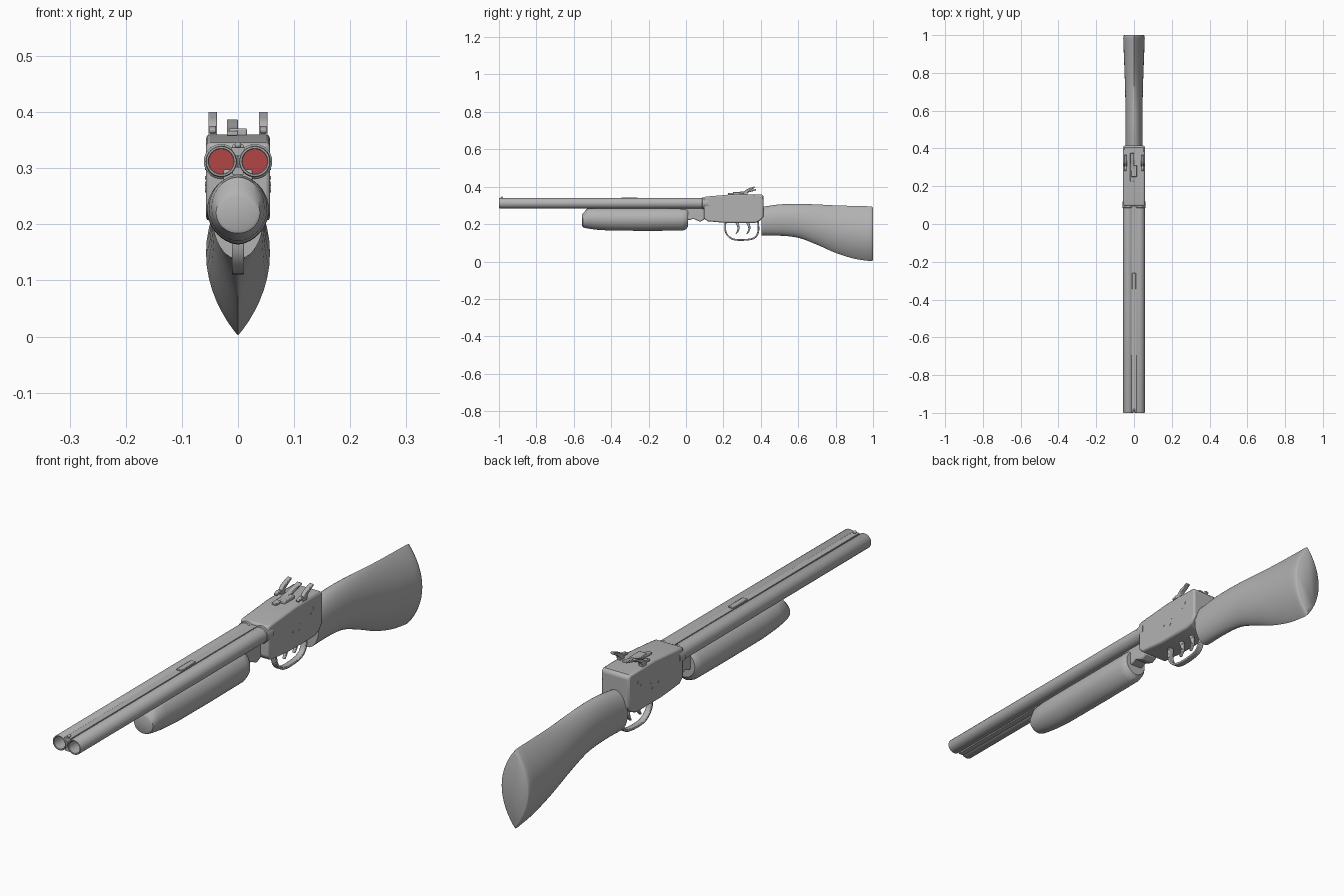
import bpy, bmesh, math
from mathutils import Vector


def material(name, rgb):
    m = bpy.data.materials.new(name)
    m.diffuse_color = (*rgb, 1)
    return m


GREY = material("plain grey", (0.45, 0.45, 0.45))
RED = material("shell red", (0.45, 0.06, 0.06))


def finish(bm, name, mat=GREY, bevel=0, angle=35):
    bmesh.ops.recalc_face_normals(bm, faces=bm.faces)
    me = bpy.data.meshes.new(name)
    bm.to_mesh(me)
    bm.free()
    ob = bpy.data.objects.new(name, me)
    bpy.context.collection.objects.link(ob)
    me.materials.append(mat)
    if bevel:
        b = ob.modifiers.new("edge", 'BEVEL')
        b.width, b.segments, b.limit_method = bevel, 2, 'ANGLE'
        b.angle_limit = math.radians(40)
    bpy.ops.object.select_all(action='DESELECT')
    ob.select_set(True)
    bpy.context.view_layer.objects.active = ob
    bpy.ops.object.shade_smooth_by_angle(angle=math.radians(angle))
    return ob


def loft(name, rings, mat=GREY, caps=True, closed=False, bevel=0, angle=35):
    bm = bmesh.new()
    vs = [[bm.verts.new(p) for p in r] for r in rings]
    pairs = list(zip(vs, vs[1:])) + ([(vs[-1], vs[0])] if closed else [])
    n = len(vs[0])
    for a, b in pairs:
        for i in range(n):
            j = (i + 1) % n
            bm.faces.new((a[i], a[j], b[j], b[i]))
    if caps and not closed:
        bm.faces.new(vs[0])
        bm.faces.new(vs[-1])
    return finish(bm, name, mat, bevel, angle)


def spline(pts, steps=5):
    """Smooth path through points of any dimension."""
    P = [Vector(p) for p in pts]
    P = [2 * P[0] - P[1]] + P + [2 * P[-1] - P[-2]]
    out = []
    for a, b, c, d in zip(P, P[1:], P[2:], P[3:]):
        for k in range(steps):
            t = k / steps
            out.append(0.5 * (2*b + (c-a)*t + (2*a-5*b+4*c-d)*t*t + (3*b-a-3*c+d)*t**3))
    return out + [P[-2]]


def oval(y, zb, zt, w, p, n=40):
    """Cross-section from round (p=1) to pointed lens (p=2)."""
    ring = []
    for i in range(n):
        a = 2 * math.pi * i / n
        c = math.cos(a)
        ring.append((w * math.copysign(abs(c)**p, c) if abs(c) > 1e-6 else 0,
                     y, (zb+zt)/2 + (zt-zb)/2 * math.sin(a)))
    # the two tips keep the outline symmetric
    return ring


def strip(name, path, x, hw, steps=5):
    """Flat bar following (y, z, thickness) points in the side plane."""
    pts = spline([(y, z, t) for y, z, t in path], steps)
    rings = []
    for i, p in enumerate(pts):
        d = pts[min(i+1, len(pts)-1)] - pts[max(i-1, 0)]
        nrm = Vector((-d.y, d.x)).normalized() * p.z / 2
        rings.append([(x + s*hw, p.x + q*nrm.x, p.y + q*nrm.y)
                      for s, q in ((-1, -1), (1, -1), (1, 1), (-1, 1))])
    return loft(name, rings, bevel=0.002)


def prism(name, profile, hw, x=0, bevel=0):
    return loft(name, [[(x + s*hw, y, z) for y, z in profile] for s in (-1, 1)], bevel=bevel)


def box(name, x0, x1, y0, y1, z0, z1, bevel=0):
    return prism(name, [(y0, z0), (y1, z0), (y1, z1), (y0, z1)], (x1-x0)/2, (x0+x1)/2, bevel)


def ring(x, y, z, r, n=32):
    return [(x + r*math.cos(2*math.pi*i/n), y, z + r*math.sin(2*math.pi*i/n)) for i in range(n)]


# Twin hollow barrels with the loaded shells deep inside
for side, s in (("left", -1), ("right", 1)):
    x, z = s*0.03, 0.312
    prof = [(-0.998, 0.0275), (0.085, 0.0285), (0.087, 0.031), (0.12, 0.031),
            (0.12, 0.022), (-0.998, 0.022), (-1.0, 0.0235), (-1.0, 0.0265)]
    loft(side + "_barrel", [ring(x, y, z, r) for y, r in prof], closed=True)
    loft(side + "_shell", [ring(x, y, z, 0.0221) for y in (0.085, 0.115)], RED)

# Sighting rib, lower rib and sights
box("top_rib", -0.012, 0.012, -0.995, 0.1, 0.322, 0.337)
box("lower_rib", -0.01, 0.01, -0.995, 0.1, 0.288, 0.302)
loft("front_bead", [oval(-0.985 + 0.006*math.cos(a), 0.341 - 0.006*math.sin(a),
                         0.341 + 0.006*math.sin(a), 0.006*math.sin(a), 1, 12)
                    for a in (3.0, 2.4, 1.9, 1.57, 1.2, 0.7, 0.14)])
box("rear_sight", -0.010, 0.010, -0.345, -0.26, 0.336, 0.342, 0.002)

# Receiver
prism("receiver", [(0.095, 0.232), (0.115, 0.215), (0.22, 0.206), (0.37, 0.206), (0.395, 0.217),
                   (0.413, 0.238), (0.415, 0.35), (0.405, 0.358), (0.26, 0.36), (0.13, 0.349),
                   (0.095, 0.345)], 0.057, bevel=0.007)
for s in (-1, 1):
    for y, z, r in ((0.24, 0.272, 0.004), (0.275, 0.262, 0.005), (0.285, 0.283, 0.003),
                    (0.36, 0.315, 0.005), (0.345, 0.3, 0.003)):
        loft("side_screw", [[(x, y + r*math.cos(k*math.pi/6), z + r*math.sin(k*math.pi/6))
                             for k in range(12)] for x in (s*0.055, s*0.0585)])

# Hinge block and forend
prism("hinge_block", [(-0.03, 0.215), (0.02, 0.222), (0.04, 0.228), (0.075, 0.213), (0.10, 0.225),
                      (0.10, 0.298), (-0.03, 0.298)], 0.026, bevel=0.004)
loft("forend", [oval(*v) for v in (
    (-0.555, 0.19, 0.25, 0.033, 1), (-0.552, 0.184, 0.257, 0.039, 1), (-0.54, 0.18, 0.27, 0.043, 1),
    (-0.528, 0.177, 0.284, 0.047, 1.05), (-0.48, 0.170, 0.288, 0.052, 1.12),
    (-0.40, 0.165, 0.288, 0.055, 1.15), (-0.2, 0.164, 0.288, 0.055, 1.15),
    (-0.02, 0.165, 0.288, 0.054, 1.15), (0.0, 0.172, 0.288, 0.050, 1.15),
    (0.01, 0.186, 0.28, 0.043, 1.1))])

# Shoulder stock, flowing from round wrist to pointed lens butt
stock = spline([(0.405, 0.138, 0.292, 0.046, 1.0), (0.50, 0.138, 0.305, 0.045, 1.05),
                (0.60, 0.127, 0.308, 0.045, 1.2), (0.70, 0.09, 0.305, 0.047, 1.45),
                (0.80, 0.046, 0.30, 0.05, 1.7), (0.90, 0.015, 0.297, 0.054, 1.85),
                (0.985, 0.002, 0.295, 0.057, 1.9)], 4)
loft("stock", [oval(*v) for v in stock] + [oval(0.997, 0.004, 0.292, 0.055, 1.9),
                                           oval(1.0, 0.010, 0.287, 0.052, 1.9)], angle=50)

# Trigger guard and two triggers
strip("trigger_guard", [(0.212, 0.215, 0.009), (0.21, 0.17, 0.009), (0.225, 0.137, 0.009),
                        (0.262, 0.117, 0.009), (0.33, 0.117, 0.009), (0.37, 0.13, 0.009),
                        (0.387, 0.165, 0.009), (0.384, 0.222, 0.009)], 0, 0.011)
for name, y in (("front_trigger", 0.27), ("rear_trigger", 0.328)):
    strip(name, [(y, 0.215, 0.018), (y+0.01, 0.185, 0.012), (y+0.008, 0.165, 0.009),
                 (y-0.003, 0.147, 0.005)], 0, 0.006)

# Pair of curved hammers
for side, s in (("left", -1), ("right", 1)):
    strip(side + "_hammer", [(0.318, 0.345, 0.03), (0.318, 0.362, 0.024), (0.327, 0.378, 0.016),
                             (0.345, 0.388, 0.012), (0.366, 0.398, 0.007)], s*0.045, 0.008)
    strip(side + "_striker", [(0.32, 0.362, 0.014), (0.30, 0.37, 0.011), (0.282, 0.366, 0.008)],
          s*0.045, 0.006)

# Top opening lever
strip("top_lever", [(0.225, 0.362, 0.008), (0.27, 0.364, 0.010), (0.31, 0.369, 0.010),
                    (0.34, 0.376, 0.010), (0.375, 0.384, 0.007)], -0.010, 0.010)
box("lever_base", -0.016, 0.016, 0.25, 0.31, 0.355, 0.371, 0.003)
